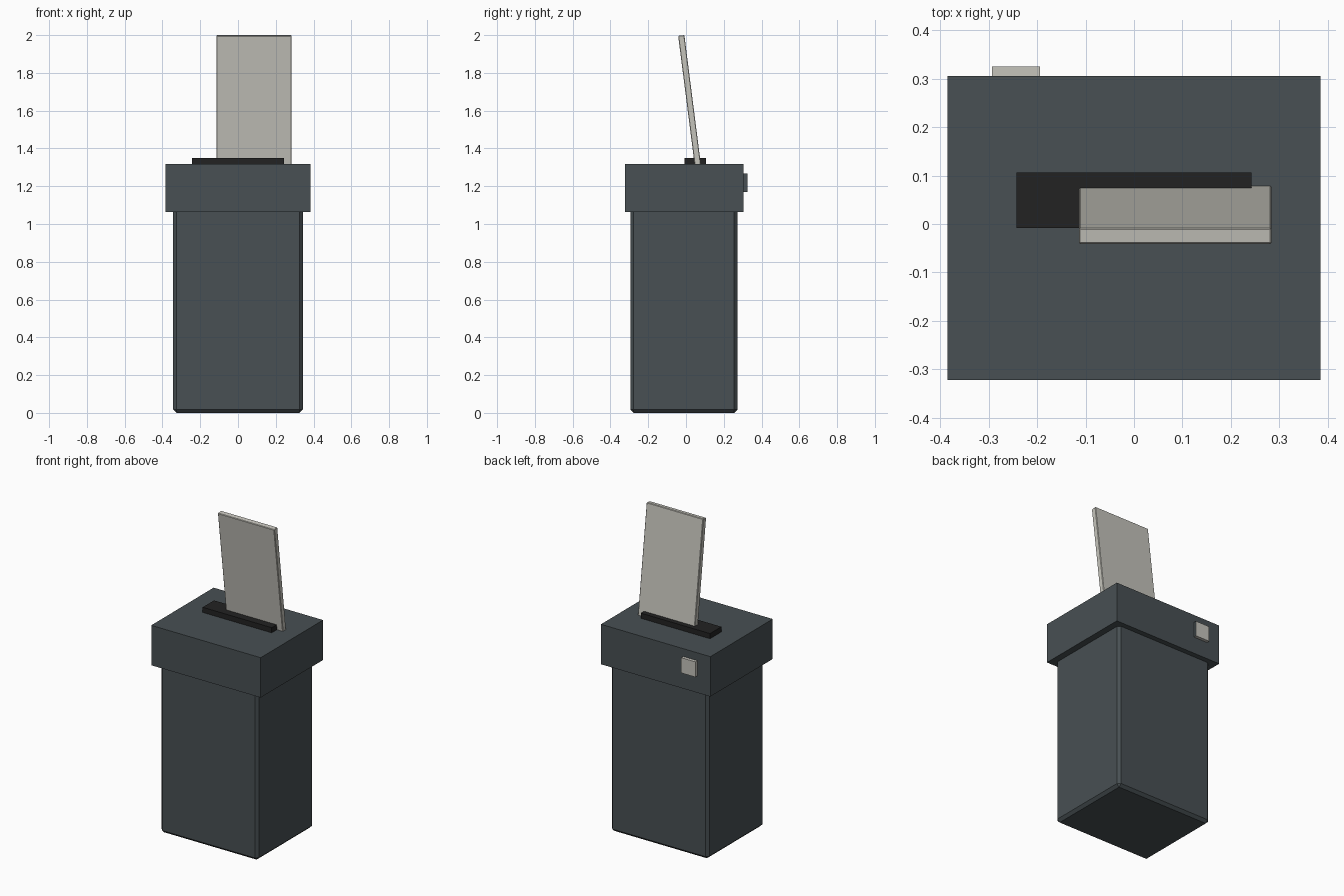
import bpy
import bmesh
from mathutils import Vector

cube = bpy.data.objects.get("Cube")
if cube:
    bpy.data.objects.remove(cube, do_unlink=True)


def material(name, rgb):
    m = bpy.data.materials.new(name)
    m.use_nodes = True
    m.diffuse_color = (*rgb, 1)
    bsdf = m.node_tree.nodes["Principled BSDF"]
    bsdf.inputs["Base Color"].default_value = (*rgb, 1)
    bsdf.inputs["Roughness"].default_value = 0.7
    return m


slate = material("slate_grey", (0.065, 0.08, 0.087))
black = material("black_plastic", (0.016, 0.016, 0.016))
ivory = material("ivory_paper", (0.56, 0.55, 0.5))


def box(name, low, high, mats, bevel=0.0):
    """Box between two corners, with its origin at the centre."""
    low, high = Vector(low), Vector(high)
    bm = bmesh.new()
    bmesh.ops.create_cube(bm, size=1)
    bmesh.ops.scale(bm, vec=high - low, verts=bm.verts)
    if bevel:
        bmesh.ops.bevel(bm, geom=bm.edges[:], offset=bevel, segments=1, affect='EDGES')
    mesh = bpy.data.meshes.new(name)
    bm.to_mesh(mesh)
    bm.free()
    for m in mats:
        mesh.materials.append(m)
    obj = bpy.data.objects.new(name, mesh)
    obj.location = (low + high) / 2
    bpy.context.collection.objects.link(obj)
    return obj


# Waste bin with chamfered edges
box("bin", (-0.343, -0.295, 0), (0.343, 0.272, 1.08), [slate], bevel=0.017)

# Overhanging cutter head
box("head", (-0.385, -0.322, 1.063), (0.385, 0.305, 1.317), [slate])

# Raised feed slot
box("feed_slot", (-0.243, -0.008, 1.31), (0.243, 0.106, 1.35), [black])

# Rear switch, with one side in the housing colour
switch = box("rear_switch", (-0.293, 0.3, 1.17), (-0.194, 0.325, 1.267), [ivory, slate])
for face in switch.data.polygons:
    face.material_index = int(face.normal.x > 0.9)

# Sheet leaning forward out of the slot
sheet = box("paper_sheet", (-0.114, 0.004, 1.281), (0.284, 0.037, 2.001), [ivory], bevel=0.003)
sheet.rotation_euler.x = 0.127
